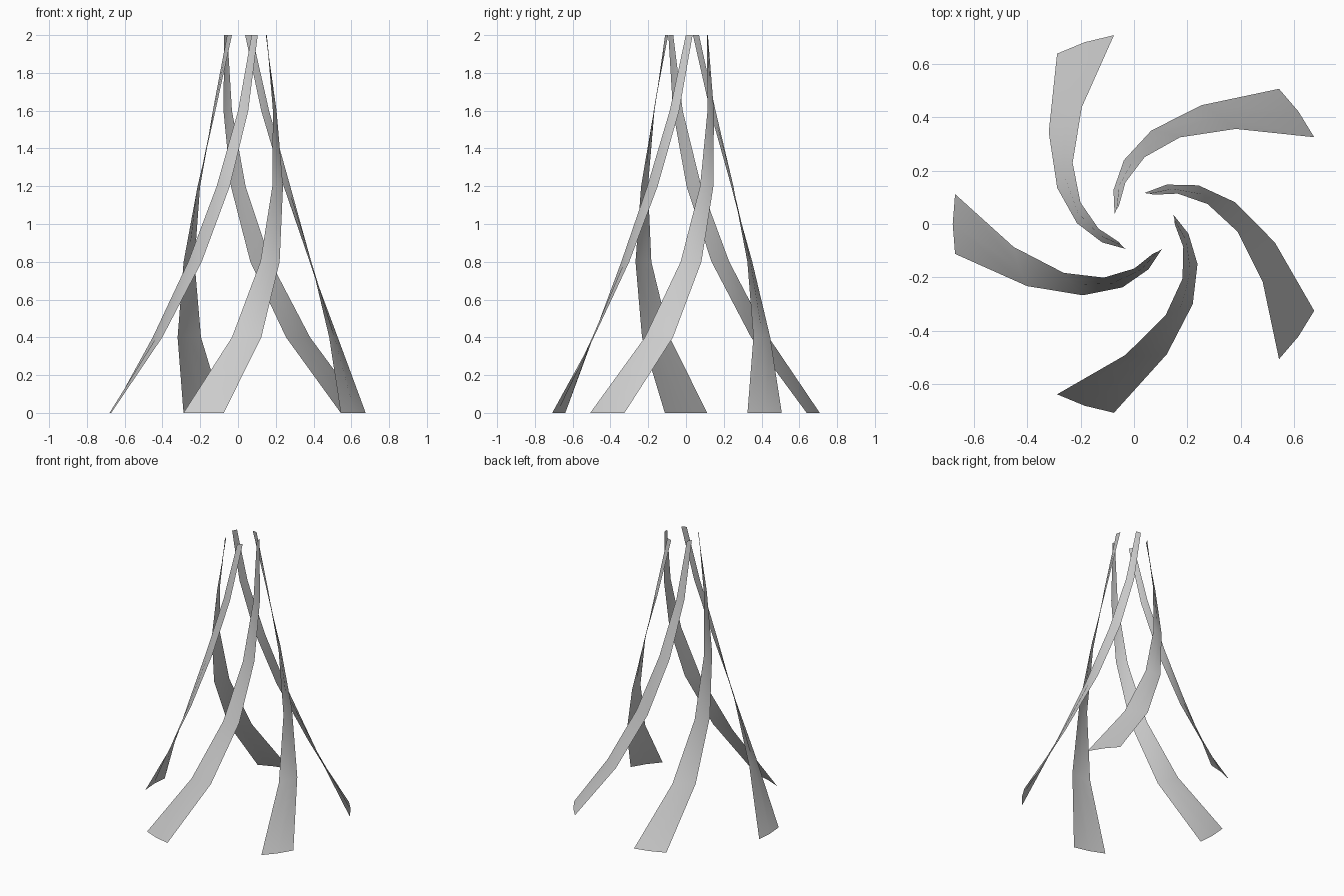
import bpy, bmesh, math

cube = bpy.data.objects.get("Cube")
if cube:
    bpy.data.objects.remove(cube, do_unlink=True)

grey = bpy.data.materials.new("light_grey")
grey.use_nodes = True
colour = (0.6, 0.6, 0.6, 1)
grey.diffuse_color = colour
grey.node_tree.nodes["Principled BSDF"].inputs["Base Color"].default_value = colour

COUNT = 5                  # ribbons around the axis
AXIS_X = 0.037             # swirl axis, offset so the bounds are centred
HALF_WIDTH = 9             # degrees either side of the centre line
TWIST = (180, 199, 220.4, 242.3, 266.8, 296.5)       # centre angle per level
RADIUS = (0.717, 0.496, 0.352, 0.251, 0.171, 0.116)  # radius per level
STEP_Z = 0.4


def ribbon(name, turn):
    """Thin curved strip that tapers and swirls inward as it rises."""
    bm = bmesh.new()
    rows = []
    for i, (angle, r) in enumerate(zip(TWIST, RADIUS)):
        row = []
        for side in (-1, 0, 1):
            a = math.radians(angle + turn + side * HALF_WIDTH)
            row.append(bm.verts.new((AXIS_X + r * math.cos(a), r * math.sin(a), i * STEP_Z)))
        rows.append(row)
    for low, high in zip(rows, rows[1:]):
        for j in range(2):
            bm.faces.new((low[j], low[j + 1], high[j + 1], high[j])).smooth = True
    mesh = bpy.data.meshes.new(name)
    bm.to_mesh(mesh)
    bm.free()
    mesh.materials.append(grey)
    obj = bpy.data.objects.new(name, mesh)
    bpy.context.collection.objects.link(obj)


# Five identical ribbons around the axis
for k in range(COUNT):
    ribbon(f"swirl_ribbon_{k + 1}", k * 360 / COUNT)
